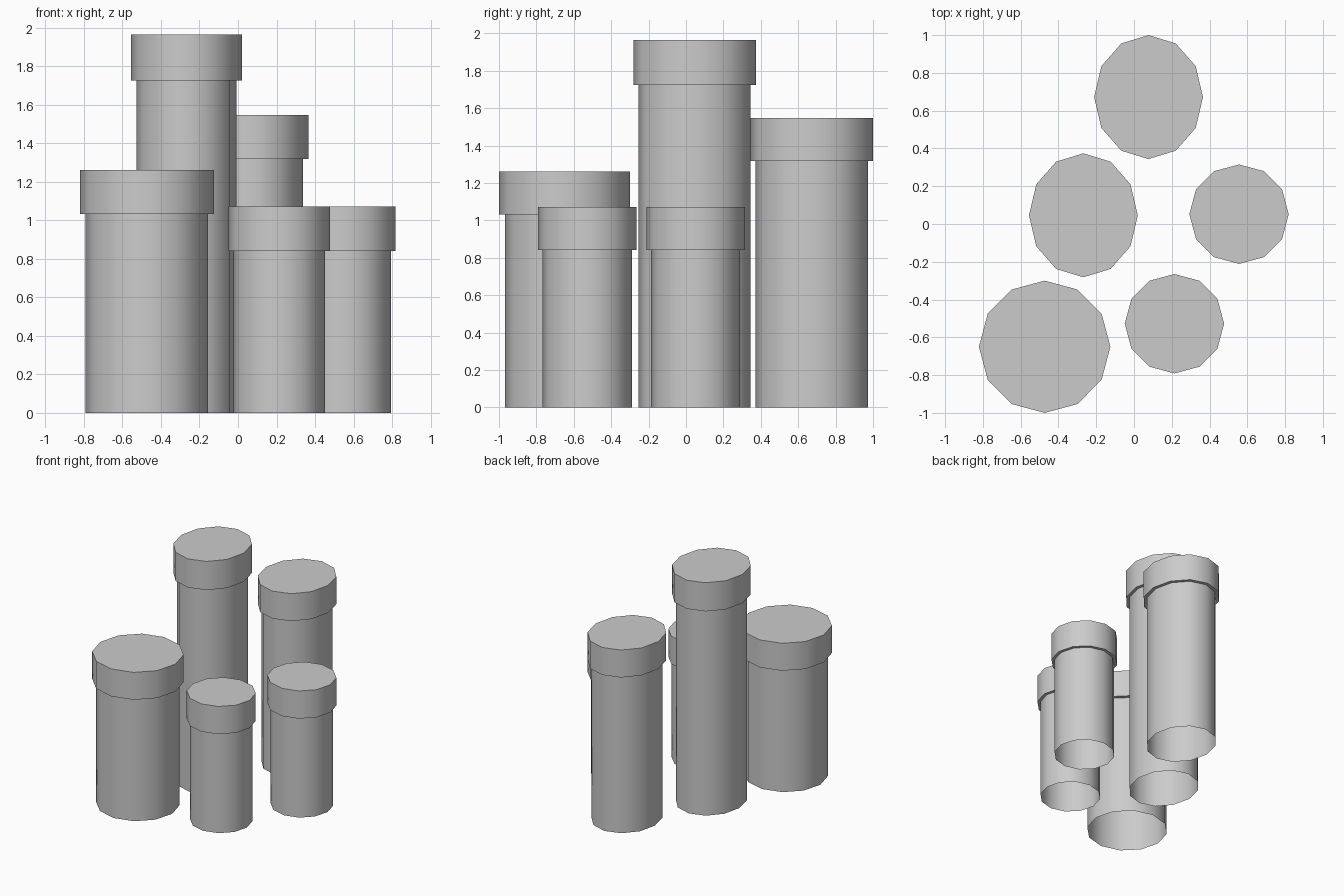
import bpy, bmesh
from math import cos, sin, tau, radians

if "Cube" in bpy.data.objects:
    bpy.data.objects.remove(bpy.data.objects["Cube"])

SIDES = 12


def capped_post(name, x, y, body, cap, z_cap, z_top):
    """Open-bottomed post with a wider cap; body and cap are (rx, ry)."""
    bm = bmesh.new()

    def ring(r, z):
        return [bm.verts.new((x + r[0] * cos(tau * i / SIDES),
                              y + r[1] * sin(tau * i / SIDES), z))
                for i in range(SIDES)]

    # body wall, underside of the cap, cap wall
    rings = [ring(body, 0), ring(body, z_cap), ring(cap, z_cap), ring(cap, z_top)]
    for a, b in zip(rings, rings[1:]):
        for i in range(SIDES):
            j = (i + 1) % SIDES
            bm.faces.new((a[i], a[j], b[j], b[i]))
    # flat top
    bm.faces.new(rings[-1])
    mesh = bpy.data.meshes.new(name)
    bm.to_mesh(mesh)
    bm.free()
    ob = bpy.data.objects.new(name, mesh)
    bpy.context.collection.objects.link(ob)
    bpy.ops.object.select_all(action='DESELECT')
    ob.select_set(True)
    bpy.context.view_layer.objects.active = ob
    bpy.ops.object.shade_smooth_by_angle(angle=radians(40))


oval_body, oval_cap = (0.26, 0.30), (0.288, 0.328)
small_body, small_cap = (0.238, 0.238), (0.263, 0.263)

# cluster of five posts
capped_post("back_post", 0.077, 0.672, oval_body, oval_cap, 1.318, 1.548)
capped_post("tall_post", -0.268, 0.046, oval_body, oval_cap, 1.725, 1.965)
capped_post("wide_post", -0.473, -0.65, (0.318, 0.318), (0.348, 0.35), 1.032, 1.262)
capped_post("front_small_post", 0.214, -0.528, small_body, small_cap, 0.841, 1.073)
capped_post("right_small_post", 0.556, 0.052, small_body, small_cap, 0.841, 1.073)
